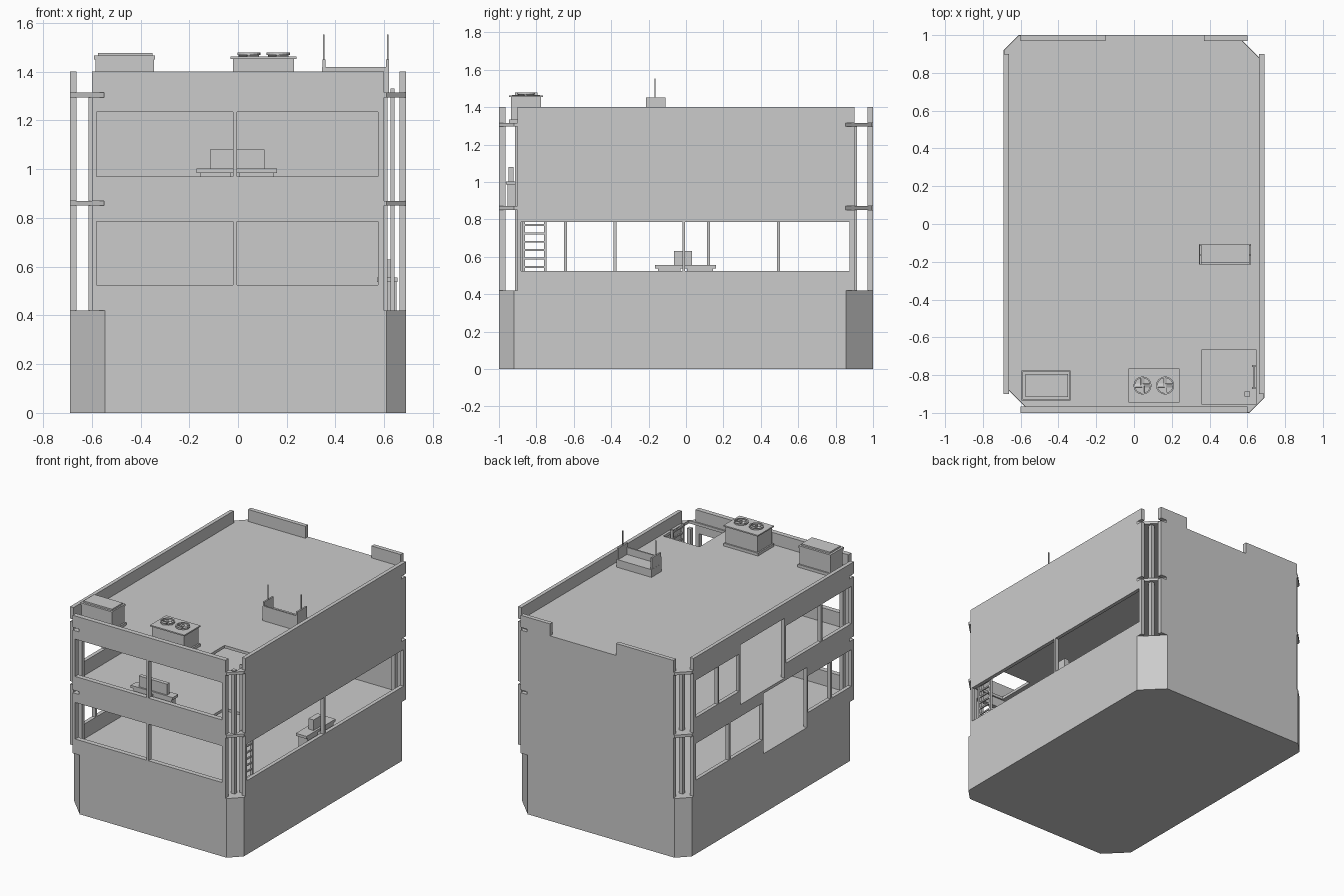
import bpy, bmesh, math
from mathutils import Matrix, Vector

if "Cube" in bpy.data.objects:
    bpy.data.objects.remove(bpy.data.objects["Cube"], do_unlink=True)

GREY = bpy.data.materials.new("plain_grey")
GREY.use_nodes = True
GREY.diffuse_color = (0.6, 0.6, 0.6, 1)
GREY.node_tree.nodes["Principled BSDF"].inputs["Base Color"].default_value = (0.6, 0.6, 0.6, 1)


def add_box(bm, x0, x1, y0, y1, z0, z1):
    lo, hi = Vector((x0, y0, z0)), Vector((x1, y1, z1))
    size = hi - lo
    mat = Matrix.Translation((lo + hi) / 2) @ Matrix.Diagonal((*size, 1))
    bmesh.ops.create_cube(bm, size=1, matrix=mat)


def finish(name, bm):
    mesh = bpy.data.meshes.new(name)
    bm.to_mesh(mesh)
    bm.free()
    mesh.materials.append(GREY)
    obj = bpy.data.objects.new(name, mesh)
    bpy.context.scene.collection.objects.link(obj)
    return obj


def boxes(name, *dims):
    bm = bmesh.new()
    for d in dims:
        add_box(bm, *d)
    return finish(name, bm)


def cut(obj, holes):
    """Subtract boxes from an object and bake the result."""
    cutter = boxes("cutter", *holes)
    cutter.hide_render = True
    mod = obj.modifiers.new("cut", 'BOOLEAN')
    mod.operation, mod.solver, mod.object = 'DIFFERENCE', 'EXACT', cutter
    graph = bpy.context.evaluated_depsgraph_get()
    mesh = bpy.data.meshes.new_from_object(obj.evaluated_get(graph))
    obj.modifiers.clear()
    obj.data = mesh
    bpy.data.objects.remove(cutter, do_unlink=True)


# Key dimensions: half width, half depth, storey levels
W, D = 0.69, 1.0
BASE, MID, ROOF, TOP = 0.42, 0.87, 1.315, 1.4
SLAB = 0.02
BIG, SMALL = 0.145, 0.08
LOW, HIGH = (0.525, 0.785), (0.97, 1.235)


def plan(name, z0, z1, inset=0.0):
    """Footprint with two wide and two narrow chamfered corners."""
    w, d = W - inset, D - inset
    half = [(-w + BIG, -d), (w - SMALL, -d), (w, -d + SMALL), (w, d - BIG)]
    bm = bmesh.new()
    pts = half + [(-x, -y) for x, y in half]
    face = bm.faces.new([bm.verts.new((x, y, z0)) for x, y in pts])
    top = bmesh.ops.extrude_face_region(bm, geom=[face])["geom"]
    bmesh.ops.translate(bm, vec=(0, 0, z1 - z0),
                        verts=[v for v in top if isinstance(v, bmesh.types.BMVert)])
    bmesh.ops.recalc_face_normals(bm, faces=bm.faces)
    return finish(name, bm)


# Ground storey, upper floor and roof with a ladder hatch
plan("ground_storey", 0, BASE)
for name, z in (("upper_floor", MID), ("roof", ROOF)):
    slab = plan(name, z - SLAB, z, 0.001)
    cut(slab, [(0.36, 0.645, -0.955, -0.665, z - 0.1, z + 0.1)])


def spans(edges, gap=0.015):
    """Openings between successive mullion centres."""
    return [(a + gap / 2, b - gap / 2) for a, b in zip(edges, edges[1:])]


NOTCHES = [(z - SLAB, z) for z in (MID, ROOF)]
P = 0.1

# Front wall: two window rows
front = boxes("front_wall", (-0.6, 0.6, -D, -0.965, BASE, TOP))
holes = [(a, b, -D - P, -D + P, *row) for row in (LOW, HIGH)
         for a, b in spans([-0.588, -0.012, 0.582])]
holes += [(-0.65, -0.55, -D - P, -D + P, *n) for n in NOTCHES]
cut(front, holes)

# Back wall: solid, with a gap in the parapet
back = boxes("back_wall", (-0.6, 0.6, 0.97, D, BASE, TOP))
cut(back, [(-0.15, 0.37, D - P, D + P, ROOF, TOP + P)]
    + [(0.55, 0.65, D - P, D + P, *n) for n in NOTCHES])

# Left wall (+x): one long window on the lower level
left = boxes("left_wall", (0.663, W, -0.9, 0.9, BASE, TOP))
holes = [(W - P, W + P, a, b, *LOW) for a, b in spans([-0.89, -0.012, 0.882])]
holes += [(W - P, W + P, 0.85, 0.95, *n) for n in NOTCHES]
cut(left, holes)

# Right wall (-x): window rows broken by a full-height opening on each level
right = boxes("right_wall", (-W, -0.663, -0.9, 0.9, BASE, TOP))
holes = []
for edges, row, tall, floor, ceiling in (
        ([-0.88, -0.645, -0.38, 0.12, 0.495, 0.882], LOW, 2, BASE + 0.002, MID - SLAB),
        ([-0.88, -0.54, -0.13, 0.38, 0.62, 0.882], HIGH, 2, MID, ROOF - SLAB)):
    for i, (a, b) in enumerate(spans(edges)):
        z = (floor, ceiling) if i == tall else row
        holes.append((-W - P, -W + P, a, b, *z))
holes += [(-W - P, -W + P, -0.95, -0.85, *n) for n in NOTCHES]
cut(right, holes)

# Posts standing inside the open corners
boxes("corner_posts", *[(sx * 0.6 - 0.014, sx * 0.6 + 0.014, sy * 0.9 - 0.014, sy * 0.9 + 0.014,
                         BASE, ROOF - SLAB) for sx in (-1, 1) for sy in (-1, 1)])

# Ladder through both hatches
rails = [(0.625, 0.643, y - 0.006, y + 0.006, BASE, 1.33) for y in (-0.868, -0.752)]
rungs = [(0.629, 0.639, -0.868, -0.752, z, z + 0.01)
         for z in (BASE + 0.03 + 0.045 * i for i in range(20))]
boxes("ladder", *rails, *rungs)

# Desks with screens behind the windows
boxes("upper_desk", (-0.17, 0.16, -0.962, -0.9, 0.985, 1.003),
      (-0.155, -0.03, -0.955, -0.91, MID, 0.985), (0.005, 0.145, -0.955, -0.91, MID, 0.985),
      (-0.115, 0.108, -0.95, -0.922, 1.003, 1.08))
boxes("lower_desk", (0.57, 0.655, -0.165, 0.16, 0.537, 0.555),
      (0.58, 0.65, -0.15, -0.03, BASE, 0.537), (0.58, 0.65, 0.005, 0.145, BASE, 0.537),
      (0.6, 0.64, -0.065, 0.033, 0.555, 0.63))

# Rooftop cabinet with a lid
boxes("roof_cabinet", (-0.595, -0.335, -0.935, -0.775, ROOF, ROOF + 0.02),
      (-0.585, -0.345, -0.925, -0.785, ROOF + 0.02, 1.45),
      (-0.59, -0.34, -0.93, -0.78, 1.45, 1.466),
      (-0.575, -0.35, -0.915, -0.795, 1.466, 1.477))

# Rooftop cooling unit with two fans
boxes("cooling_unit", (-0.03, 0.24, -0.945, -0.765, ROOF, ROOF + 0.02),
      (-0.02, 0.23, -0.935, -0.775, ROOF + 0.02, 1.453),
      (-0.03, 0.24, -0.945, -0.765, 1.453, 1.462))
for side, x in (("right", 0.045), ("left", 0.165)):
    bm = bmesh.new()
    centre = Matrix.Translation((x, -0.855, 1.468))
    outer = bmesh.ops.create_circle(bm, segments=16, radius=0.048, matrix=centre)["verts"]
    inner = bmesh.ops.create_circle(bm, segments=16, radius=0.04, matrix=centre)["verts"]
    ring_edges = list({e for v in outer + inner for e in v.link_edges})
    ring = bmesh.ops.bridge_loops(bm, edges=ring_edges)["faces"]
    bmesh.ops.solidify(bm, geom=ring, thickness=0.01)
    for k in range(4):
        blade = (centre @ Matrix.Rotation(k * math.pi / 2, 4, 'Z') @ Matrix.Translation((0.022, 0, 0))
                 @ Matrix.Rotation(0.4, 4, 'X') @ Matrix.Diagonal((0.04, 0.02, 0.004, 1)))
        bmesh.ops.create_cube(bm, size=1, matrix=blade)
    bmesh.ops.create_cone(bm, cap_ends=True, segments=12, radius1=0.01, radius2=0.01,
                          depth=0.02, matrix=centre)
    bmesh.ops.recalc_face_normals(bm, faces=bm.faces)
    finish(side + "_fan", bm)

# Rooftop antenna stand: base, front panel, side plates and masts
ends = (0.352, 0.614)
boxes("antenna_stand", (0.345, 0.62, -0.215, -0.105, ROOF, 1.37),
      (0.345, 0.62, -0.215, -0.205, 1.37, 1.42),
      *[(x - 0.006, x + 0.006, -0.215, -0.11, 1.37, 1.45) for x in ends])
boxes("antennas", *[(x - 0.003, x + 0.003, -0.168, -0.162, 1.44, 1.553) for x in ends])
